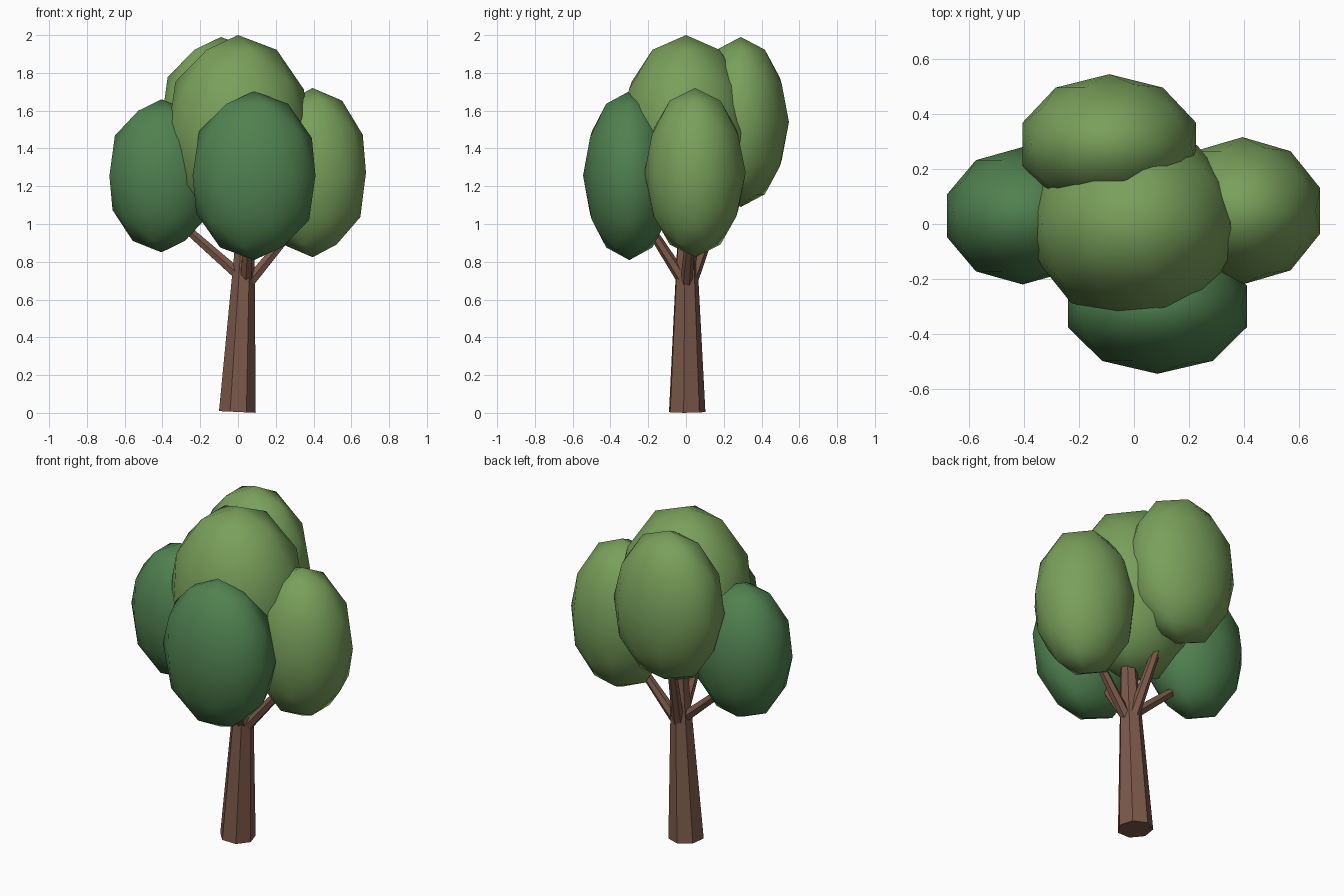
import bpy
from math import radians
from mathutils import Vector, Matrix

if "Cube" in bpy.data.objects:
    bpy.data.objects.remove(bpy.data.objects["Cube"])


def material(name, rgb):
    m = bpy.data.materials.new(name)
    m.diffuse_color = (*rgb, 1)
    m.use_nodes = True
    m.node_tree.nodes["Principled BSDF"].inputs["Base Color"].default_value = m.diffuse_color
    return m


bark = material("bark", (0.20, 0.10, 0.068))
light_green = material("light_green", (0.19, 0.35, 0.105))
dark_green = material("dark_green", (0.08, 0.22, 0.08))


def limb(name, start, end, r1, r2, sides, spin=0):
    """Flat-faced tapered limb running from start to end."""
    a, b = Vector(start), Vector(end)
    axis = b - a
    bpy.ops.mesh.primitive_cone_add(vertices=sides, radius1=r1, radius2=r2, depth=axis.length)
    ob = bpy.context.object
    ob.name = name
    tilt = Vector((0, 0, 1)).rotation_difference(axis).to_matrix().to_4x4()
    ob.matrix_world = Matrix.Translation((a + b) / 2) @ tilt @ Matrix.Rotation(radians(spin), 4, 'Z')
    ob.data.materials.append(bark)


def foliage(name, centre, radii, mat):
    """Smooth-shaded low-poly leaf clump."""
    bpy.ops.mesh.primitive_ico_sphere_add(subdivisions=2, radius=1, location=centre)
    ob = bpy.context.object
    ob.name = name
    ob.scale = radii
    bpy.ops.object.shade_smooth()
    ob.data.materials.append(mat)


# Trunk, leaning slightly and running up into the crown
limb("trunk", (-0.005, 0.003, 0.005), (0.045, 0.003, 1.1), 0.1, 0.042, 7, 4)

# Branches, one for each outer clump
limb("left_branch", (0.04, 0.0, 0.70), (-0.38, 0.02, 1.07), 0.034, 0.022, 6)
limb("right_branch", (0.04, 0.0, 0.67), (0.33, 0.03, 1.02), 0.034, 0.022, 6)
limb("front_branch", (0.04, 0.0, 0.68), (0.06, -0.25, 1.07), 0.034, 0.022, 6)
limb("back_branch", (0.03, 0.03, 0.70), (-0.04, 0.21, 1.20), 0.034, 0.022, 6)

# Leaf clumps
foliage("centre_foliage", (0.0, 0.0, 1.48), (0.39, 0.355, 0.52), light_green)
foliage("left_foliage", (-0.405, 0.03, 1.255), (0.29, 0.25, 0.405), dark_green)
foliage("right_foliage", (0.395, 0.048, 1.272), (0.297, 0.268, 0.448), light_green)
foliage("front_foliage", (0.085, -0.30, 1.256), (0.342, 0.245, 0.447), dark_green)
foliage("back_foliage", (-0.09, 0.29, 1.54), (0.332, 0.255, 0.45), light_green)
